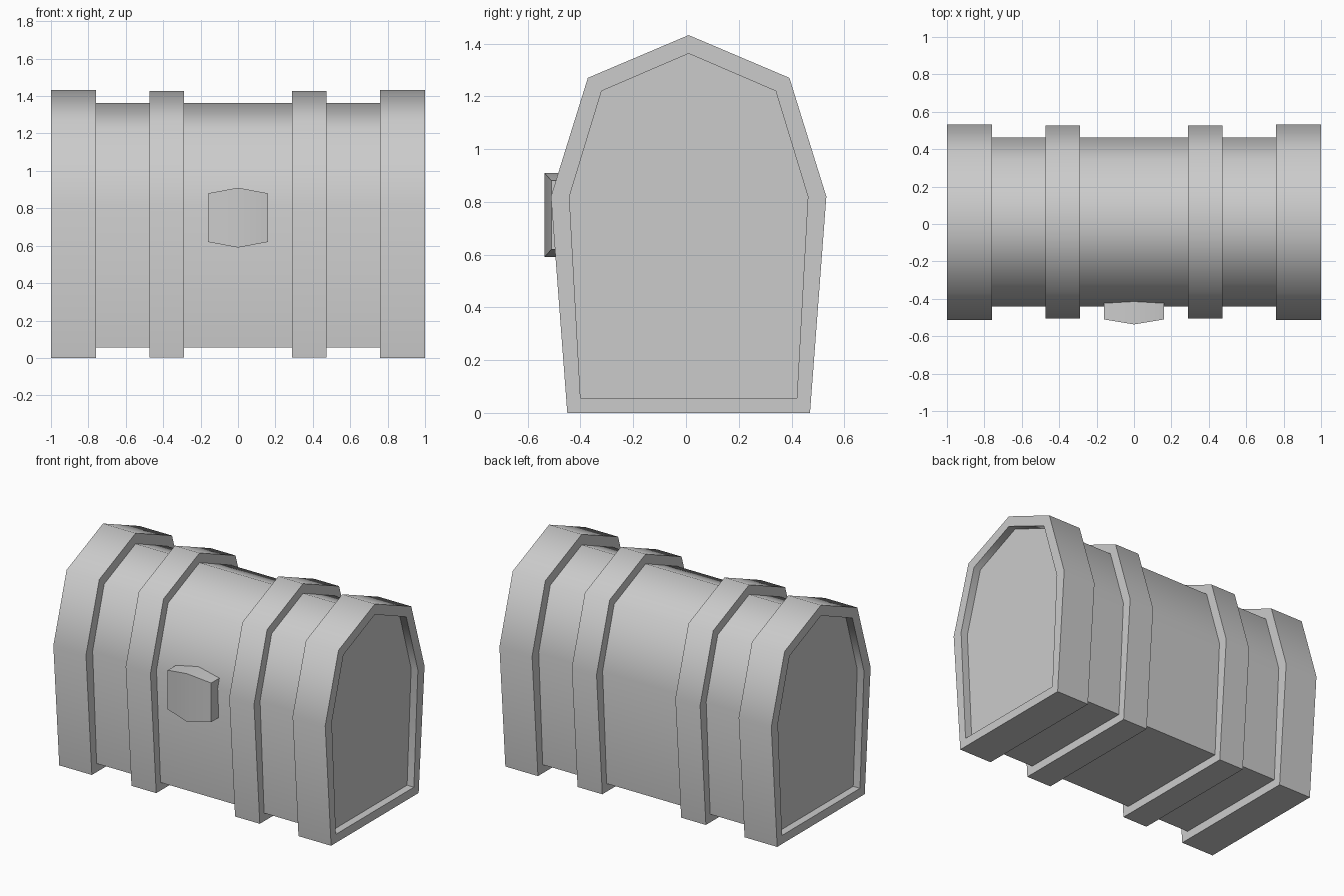
import bpy
import bmesh
from math import radians

cube = bpy.data.objects.get("Cube")
if cube:
    bpy.data.objects.remove(cube)

grey = bpy.data.materials.new("plain grey")
grey.use_nodes = True
grey.diffuse_color = (0.6, 0.6, 0.6, 1)
grey.node_tree.nodes["Principled BSDF"].inputs["Base Color"].default_value = (0.6, 0.6, 0.6, 1)

MID_Y = 0.01


def section(base, waist, shoulder, bottom, shoulder_z, top):
    """Symmetric seven-sided outline as (y, z) points."""
    half = [(base, bottom), (waist, 0.82), (shoulder, shoulder_z)]
    left = [(MID_Y - y, z) for y, z in reversed(half)]
    return [(MID_Y + y, z) for y, z in half] + [(MID_Y, top)] + left


INNER = section(0.41, 0.452, 0.33, 0.057, 1.22, 1.362)
OUTER = section(0.46, 0.522, 0.382, 0, 1.27, 1.432)
STRAP = section(0.455, 0.516, 0.378, 0.003, 1.265, 1.426)


def finish(name, bm):
    bmesh.ops.recalc_face_normals(bm, faces=bm.faces)
    mesh = bpy.data.meshes.new(name)
    bm.to_mesh(mesh)
    bm.free()
    mesh.materials.append(grey)
    obj = bpy.data.objects.new(name, mesh)
    bpy.context.collection.objects.link(obj)
    bpy.ops.object.select_all(action="DESELECT")
    obj.select_set(True)
    bpy.context.view_layer.objects.active = obj
    bpy.ops.object.shade_smooth_by_angle(angle=radians(60))
    return obj


def loft(name, stations, capped=False, closed=False):
    """Skin a row of outlines, each placed at its own x."""
    bm = bmesh.new()
    rings = [[bm.verts.new((x, y, z)) for y, z in outline] for x, outline in stations]
    pairs = list(zip(rings, rings[1:]))
    if closed:
        pairs.append((rings[-1], rings[0]))
    for a, b in pairs:
        for i in range(len(a)):
            j = (i + 1) % len(a)
            bm.faces.new((a[i], a[j], b[j], b[i]))
    if capped:
        bm.faces.new(rings[0])
        bm.faces.new(rings[-1])
    return finish(name, bm)


# Chest body, its ends recessed inside the end bands
loft("chest_body", [(-0.95, INNER), (0.95, INNER)], capped=True)

# Wide end bands and narrower straps on both sides
for side, s in (("right", -1), ("left", 1)):
    for part, near, far, outline in (("end_band", 0.76, 1, OUTER), ("strap", 0.29, 0.472, STRAP)):
        loft(f"{side}_{part}",
             [(s * near, INNER), (s * near, outline), (s * far, outline), (s * far, INNER)],
             closed=True)

# Lock block with a slightly ridged front
bm = bmesh.new()
front, back = [], []
for x, rise in ((-0.16, 0.13), (0, 0.16), (0.16, 0.13)):
    ridge = 0 if x else 0.027
    for row, y in ((front, -0.51 - ridge), (back, -0.42 + ridge / 3)):
        row.append([bm.verts.new((x, y, 0.75 + d)) for d in (-rise, rise)])
for row in (front, back):
    for a, b in zip(row, row[1:]):
        bm.faces.new((a[0], b[0], b[1], a[1]))
for k in (0, 1):
    for i in (0, 1):
        bm.faces.new((front[i][k], front[i + 1][k], back[i + 1][k], back[i][k]))
for i in (0, 2):
    bm.faces.new((front[i][0], front[i][1], back[i][1], back[i][0]))
finish("lock", bm)
